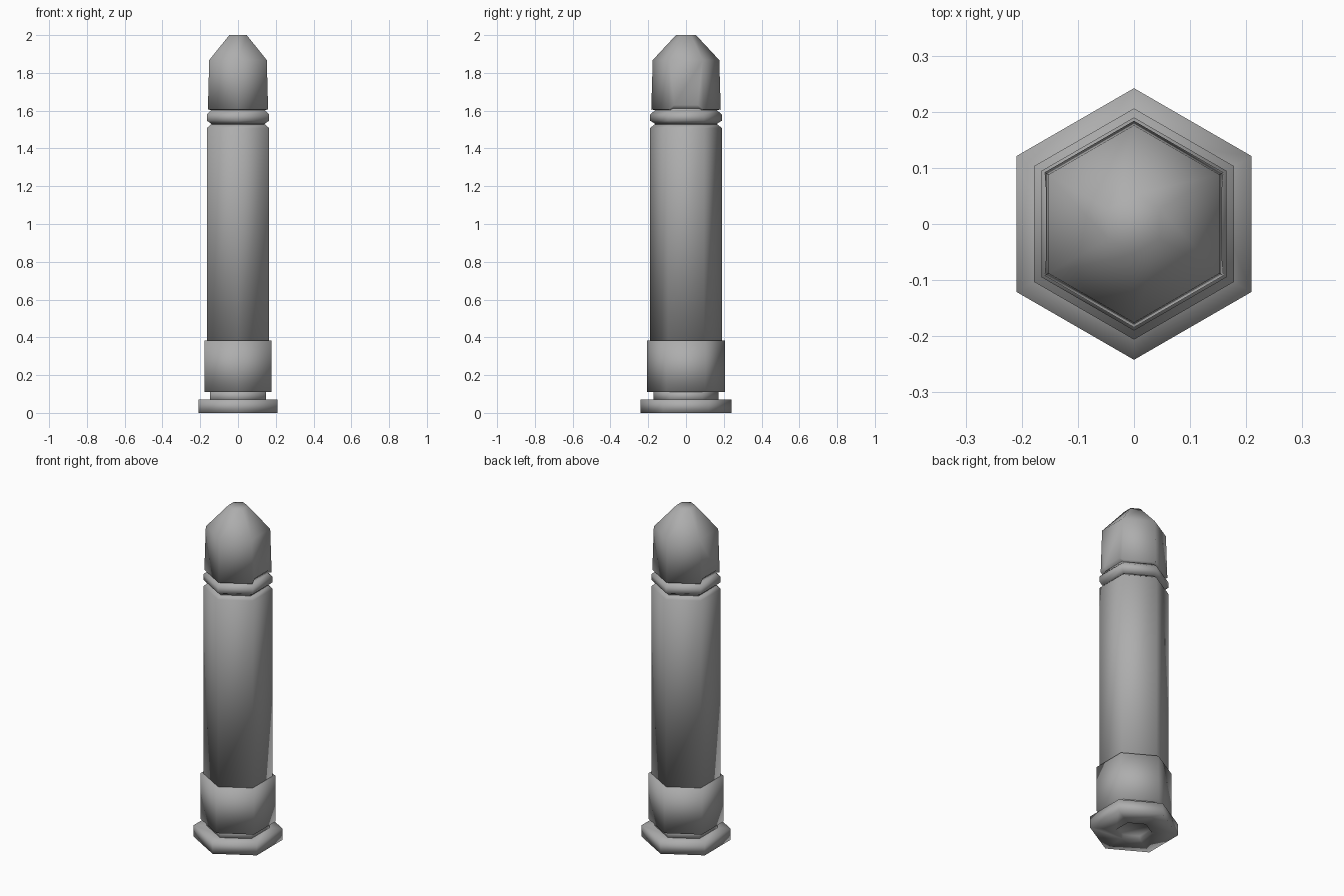
import bpy, bmesh, math

cube = bpy.data.objects.get("Cube")
if cube:
    bpy.data.objects.remove(cube, do_unlink=True)

SIDES = 6

# One plain metal colour
metal = bpy.data.materials.new("grey_metal")
metal.use_nodes = True
colour = (0.42, 0.42, 0.42, 1)
metal.diffuse_color = colour
metal.node_tree.nodes["Principled BSDF"].inputs["Base Color"].default_value = colour


def add_ring(bm, radius, z):
    """Hexagon with corners on the y axis and flats facing x."""
    angles = [math.pi / 2 + i * math.tau / SIDES for i in range(SIDES)]
    return [bm.verts.new((radius * math.cos(a), radius * math.sin(a), z)) for a in angles]


def lathe(bm, profile):
    """Capped hexagonal solid from (radius, z) pairs, bottom to top."""
    rings = [add_ring(bm, r, z) for r, z in profile]
    for low, high in zip(rings, rings[1:]):
        for i in range(SIDES):
            j = (i + 1) % SIDES
            bm.faces.new((low[i], low[j], high[j], high[i]))
    bm.faces.new(rings[0][::-1])
    bm.faces.new(rings[-1])
    return rings


def finish(bm, name):
    bmesh.ops.recalc_face_normals(bm, faces=bm.faces)
    for face in bm.faces:
        face.smooth = True
    mesh = bpy.data.meshes.new(name)
    bm.to_mesh(mesh)
    bm.free()
    mesh.materials.append(metal)
    obj = bpy.data.objects.new(name, mesh)
    bpy.context.collection.objects.link(obj)


# Stacked casing parts; the rim starts inside its shallow primer pocket
parts = {
    "rim": [(0.09, 0.02), (0.1, 0.0), (0.242, 0.0), (0.242, 0.07), (0.15, 0.07)],
    "extractor_groove": [(0.171, 0.06), (0.171, 0.12)],
    "belt": [(0.206, 0.11), (0.206, 0.383)],
    "case_body": [(0.19, 0.36), (0.19, 1.508), (0.168, 1.526)],
    "case_neck": [(0.163, 1.51), (0.163, 1.615)],
    "crimp_ring": [(0.163, 1.53), (0.19, 1.547), (0.19, 1.58), (0.163, 1.603)],
}
for name, profile in parts.items():
    bm = bmesh.new()
    lathe(bm, profile)
    finish(bm, name)

# Bullet: a pointed hexagonal solid whose two x flats flare out into raised lips
bm = bmesh.new()
rings = lathe(bm, [(0.15, 1.60), (0.184, 1.607), (0.176, 1.868), (0.053, 2.0)])
base, skirt, shoulder = rings[:3]
for side in (-1, 1):
    for face in list(bm.faces):
        c = face.calc_center_median()
        if c.x * side > 0.1 and abs(c.y) < 0.01 and c.z < 1.8:
            bm.faces.remove(face)

    def side_pair(ring):
        found = [v for v in ring if v.co.x * side > 0.01]
        return sorted(found, key=lambda v: v.co.y)

    b, s, t = side_pair(base), side_pair(skirt), side_pair(shoulder)
    lip = [bm.verts.new((side * 0.157, y, 1.63)) for y in (-0.062, 0.062)]
    bm.faces.new((lip[0], lip[1], t[1], t[0]))
    bm.faces.new((b[0], b[1], lip[1], lip[0]))
    for k in (0, 1):
        bm.faces.new((s[k], lip[k], t[k]))
        bm.faces.new((b[k], lip[k], s[k]))
finish(bm, "bullet")
